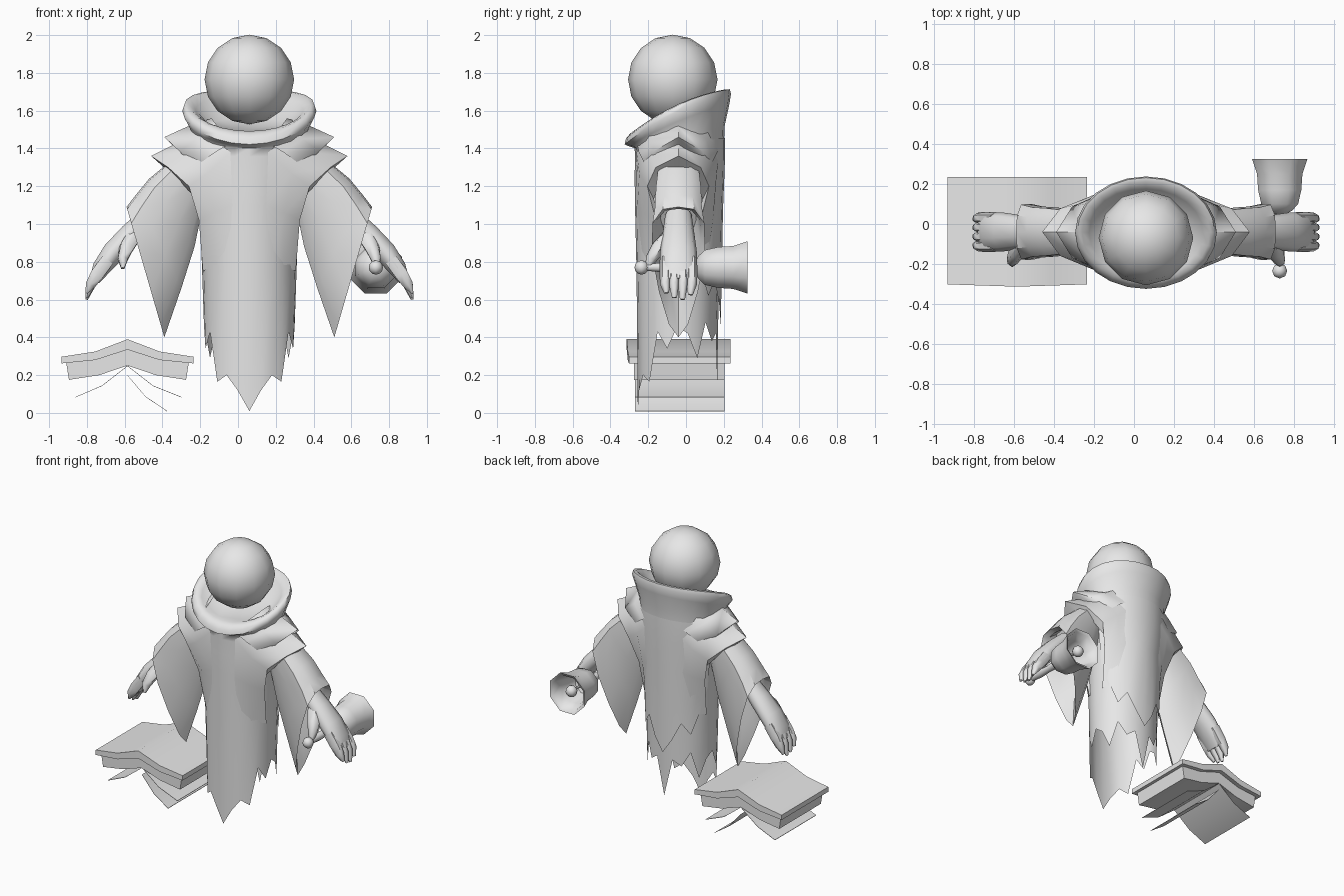
import bpy, bmesh, math
from mathutils import Vector

if "Cube" in bpy.data.objects:
    bpy.data.objects.remove(bpy.data.objects["Cube"])

CX, CY = 0.06, -0.04      # axis of the figure
grey = bpy.data.materials.new("plain_grey")
grey.diffuse_color = (0.8, 0.8, 0.8, 1)
grey.use_nodes = True
grey.node_tree.nodes["Principled BSDF"].inputs["Base Color"].default_value = grey.diffuse_color


def finish(bm, name, angle=40):
    bmesh.ops.recalc_face_normals(bm, faces=bm.faces)
    me = bpy.data.meshes.new(name)
    bm.to_mesh(me)
    bm.free()
    me.materials.append(grey)
    ob = bpy.data.objects.new(name, me)
    bpy.context.collection.objects.link(ob)
    bpy.ops.object.select_all(action='DESELECT')
    ob.select_set(True)
    bpy.context.view_layer.objects.active = ob
    bpy.ops.object.shade_smooth_by_angle(angle=math.radians(angle))
    return ob


def loft(name, rings, closed=True, cap_start=False, cap_end=False, angle=40):
    """Skin a list of equal-length point rows."""
    bm = bmesh.new()
    rows = [[bm.verts.new(p) for p in r] for r in rings]
    n = len(rows[0])
    for a, b in zip(rows, rows[1:]):
        for i in range(n if closed else n - 1):
            j = (i + 1) % n
            bm.faces.new((a[i], a[j], b[j], b[i]))
    if cap_start:
        bm.faces.new(rows[0])
    if cap_end:
        bm.faces.new(rows[-1])
    return finish(bm, name, angle)


def tube(name, path, n=8, angle=60):
    """path: (x, y, z, half thickness, half width along y)."""
    pts = [Vector(p[:3]) for p in path]
    rings = []
    for i, p in enumerate(path):
        d = (pts[min(i + 1, len(pts) - 1)] - pts[max(i - 1, 0)]).normalized()
        u = (Vector((0, 1, 0)) - d * d.y).normalized()
        v = d.cross(u)
        rings.append([pts[i] + u * p[4] * math.cos(t) + v * p[3] * math.sin(t)
                      for t in (2 * math.pi * k / n for k in range(n))])
    return loft(name, rings, True, True, True, angle)


def lathe_y(name, profile, x, z, n, cap=False):
    """profile: (y, radius) turned around a line along y."""
    return loft(name, [[(x + r * math.cos(t), y, z + r * math.sin(t))
                        for t in (2 * math.pi * (k + 0.5) / n for k in range(n))]
                       for y, r in profile], True, cap, cap, 50)


def sphere(name, loc, r, u, v):
    bm = bmesh.new()
    bmesh.ops.create_uvsphere(bm, u_segments=u, v_segments=v, radius=r)
    bmesh.ops.translate(bm, verts=bm.verts, vec=loc)
    return finish(bm, name, 60)


def oval(rx, front, back, z, tilt=0.0, sag=0.0, steps=range(24)):
    """Horizontal oval starting at the front; z may be a list of heights per step."""
    pts = []
    for i, k in enumerate(steps):
        t = 2 * math.pi * k / 24
        y = (front + back) / 2 - (back - front) / 2 * math.cos(t)
        h = z[i] if isinstance(z, list) else z
        pts.append((CX + rx * math.sin(t), y, h + tilt * (y - CY) - sag * (y - CY) ** 2))
    return pts


# head
sphere("head", (CX, -0.07, 1.765), 0.237, 12, 8)

# robe with ragged hem and tilted rolled collar
half = [0.01, 0.12, 0.2, 0.165, 0.43, 0.34, 0.46, 0.42, 0.29, 0.48, 0.38, 0.42, 0.15]
hem = half + half[-2:0:-1]
loft("robe", [
    oval(0.24, -0.255, 0.165, hem),
    oval(0.25, -0.262, 0.175, 0.75),
    oval(0.262, -0.27, 0.19, 1.1),
    oval(0.285, -0.272, 0.195, 1.25),
    oval(0.295, -0.27, 0.20, 1.38, 0.1),
    oval(0.295, -0.272, 0.205, 1.46, 0.25),
    oval(0.33, -0.305, 0.23, 1.545, 0.42, 0.3),
    oval(0.355, -0.325, 0.238, 1.60, 0.47, 0.55),
    oval(0.345, -0.318, 0.232, 1.63, 0.47, 0.6),
    oval(0.32, -0.295, 0.212, 1.635, 0.46, 0.6),
    oval(0.285, -0.262, 0.175, 1.605, 0.42, 0.4),
    oval(0.21, -0.23, 0.10, 1.53, 0.2),
], cap_end=True, angle=60)

# back cape panel over the robe
tips = [0.95, 0.78, 0.62, 0.70, 0.57, 0.47]
steps = range(7, 18)
loft("back_cape", [
    oval(0.258, -0.265, 0.184, tips + tips[-2::-1], steps=steps),
    oval(0.270, -0.275, 0.196, 1.08, steps=steps),
    oval(0.30, -0.28, 0.205, 1.3, steps=steps),
    oval(0.298, -0.28, 0.207, 1.42, 0.15, steps=steps),
], closed=False)


def fold(s, half):
    """Half row (ridge first) mirrored front to back over the shoulder ridge."""
    front = [(CX + s * d, CY - w, z) for d, w, z in half]
    back = [(CX + s * d, CY + w * 0.98, z) for d, w, z in half[1:]]
    return front[::-1] + back


for s, side in ((-1, "left"), (1, "right")):
    # two layered pointed shoulder flaps draping into the robe
    loft(side + "_upper_shoulder", [
        fold(s, [(0.20, 0, 1.56), (0.17, 0.17, 1.52), (0.08, 0.222, 1.44)]),
        fold(s, [(0.33, 0, 1.515), (0.28, 0.15, 1.45), (0.18, 0.21, 1.38)]),
        fold(s, [(0.45, 0, 1.46), (0.37, 0.13, 1.385), (0.25, 0.185, 1.33)]),
        fold(s, [(0.38, 0, 1.41), (0.33, 0.12, 1.34), (0.23, 0.17, 1.29)]),
    ], closed=False, angle=50)
    loft(side + "_lower_shoulder", [
        fold(s, [(0.20, 0, 1.51), (0.20, 0.17, 1.46), (0.10, 0.222, 1.38),
                 (0.09, 0.217, 1.1), (0.11, 0.195, 0.80)]),
        fold(s, [(0.36, 0, 1.44), (0.31, 0.15, 1.38), (0.22, 0.207, 1.27),
                 (0.19, 0.190, 1.06), (0.18, 0.155, 0.78)]),
        fold(s, [(0.52, 0, 1.36), (0.43, 0.12, 1.30), (0.32, 0.165, 1.20),
                 (0.267, 0.12, 1.02), (0.246, 0.07, 0.75)]),
        fold(s, [(0.43, 0, 1.28), (0.37, 0.10, 1.23), (0.28, 0.13, 1.13),
                 (0.24, 0.09, 1.0), (0.22, 0.06, 0.75)]),
    ], closed=False, angle=50)

    # trumpet sleeve with a long hanging point
    rings = []
    for d0, z0, d1, z1, w in ((0.36, 1.38, 0.24, 1.12, 0.11), (0.53, 1.24, 0.29, 0.88, 0.13),
                              (0.60, 1.155, 0.36, 0.66, 0.135), (0.65, 1.09, 0.45, 0.40, 0.15),
                              (0.61, 1.08, 0.44, 0.60, 0.125), (0.55, 1.12, 0.38, 0.85, 0.10)):
        ring = []
        for k in range(12):
            a = 2 * math.pi * k / 12
            t = ((1 - math.cos(a)) / 2) ** 1.5
            ring.append((CX + s * (d0 + (d1 - d0) * t),
                         CY + w * math.sin(a) * (1.12 - 0.5 * t), z0 + (z1 - z0) * t))
        rings.append(ring)
    loft(side + "_sleeve", rings, True, True, True)

    # hand: palm, four close fingers, thumb
    X = lambda d: CX + s * d
    tube(side + "_palm", [(X(0.53), CY, 1.05, 0.05, 0.07), (X(0.63), CY, 0.945, 0.062, 0.085),
                          (X(0.72), CY, 0.85, 0.062, 0.098), (X(0.785), CY, 0.765, 0.05, 0.10),
                          (X(0.82), CY, 0.70, 0.03, 0.092)], 10)
    for i, tip in enumerate((0.635, 0.61, 0.60, 0.625)):
        y = CY + (i - 1.5) * 0.047
        tube(f"{side}_finger_{i + 1}", [
            (X(0.75), y, 0.81, 0.04, 0.028), (X(0.805), y, 0.735, 0.04, 0.03),
            (X(0.84), y, 0.68, 0.031, 0.027), (X(0.862), CY + (y - CY) * 0.9, tip, 0.008, 0.013)], 6)
    tube(side + "_thumb", [(X(0.61), -0.08, 0.94, 0.045, 0.045), (X(0.65), -0.145, 0.875, 0.042, 0.04),
                           (X(0.67), -0.185, 0.815, 0.03, 0.03), (X(0.67), -0.205, 0.765, 0.01, 0.012)], 6)

# hand bell
BX, BZ = 0.73, 0.77
lathe_y("bell_cup", [(0.05, 0.03), (0.065, 0.065), (0.10, 0.10), (0.17, 0.117), (0.25, 0.123),
                     (0.325, 0.15), (0.315, 0.13), (0.24, 0.105), (0.12, 0.085), (0.09, 0.02)],
        BX, BZ, 8, True)
lathe_y("bell_handle", [(-0.22, 0.018), (-0.12, 0.028), (-0.03, 0.025), (0.07, 0.03)], BX, BZ, 8, True)
lathe_y("bell_clapper_rod", [(0.08, 0.01), (0.27, 0.01)], BX, BZ, 6, True)
sphere("bell_clapper", (BX, 0.275, BZ), 0.04, 8, 6)
sphere("bell_knob", (BX, -0.235, BZ), 0.038, 8, 6)


def slab(name, top, bottom, y0, y1, bend=0.0):
    """Bent sheet or slab: matching top and bottom outlines extruded along y."""
    mid = len(top) // 2
    outline = top + bottom[::-1]
    xm = top[mid][0]

    def row(y, extra):
        return [(x, y + extra * (1 - abs(x - xm) / 0.36), z) for x, z in outline]
    bm = bmesh.new()
    a = [bm.verts.new(p) for p in row(y0, -bend)]
    b = [bm.verts.new(p) for p in row(y1, 0)]
    n = len(a)
    for i in range(n):
        bm.faces.new((a[i], a[(i + 1) % n], b[(i + 1) % n], b[i]))
    for r in (a, b):
        for i in range(len(top) - 1):
            bm.faces.new((r[i], r[i + 1], r[n - 2 - i], r[n - 1 - i]))
    return finish(bm, name, 50)


# open book lying face down
M = -0.585
mirror = lambda h: [(M - d, z) for d, z in h[::-1]] + [(M + d, z) for d, z in h[1:]]
slab("book_cover", mirror([(0, 0.39), (0.17, 0.325), (0.35, 0.297)]),
     mirror([(0, 0.335), (0.17, 0.28), (0.35, 0.262)]), -0.302, 0.235, 0.012)
slab("book_pages", mirror([(0, 0.35), (0.16, 0.295), (0.325, 0.27)]),
     mirror([(0, 0.25), (0.15, 0.20), (0.31, 0.175)]), -0.275, 0.205)

# loose sheets hanging from the spine
for i, (mx, mz, ex, ez) in enumerate(((-0.72, 0.145, -0.86, 0.085), (-0.49, 0.088, -0.375, 0.01),
                                      (-0.45, 0.145, -0.30, 0.085))):
    line = [(M, 0.25 if i != 1 else 0.20), (mx, mz), (ex, ez)]
    slab(f"loose_sheet_{i + 1}", line, [(x, z - 0.003) for x, z in line], -0.27, 0.205)
